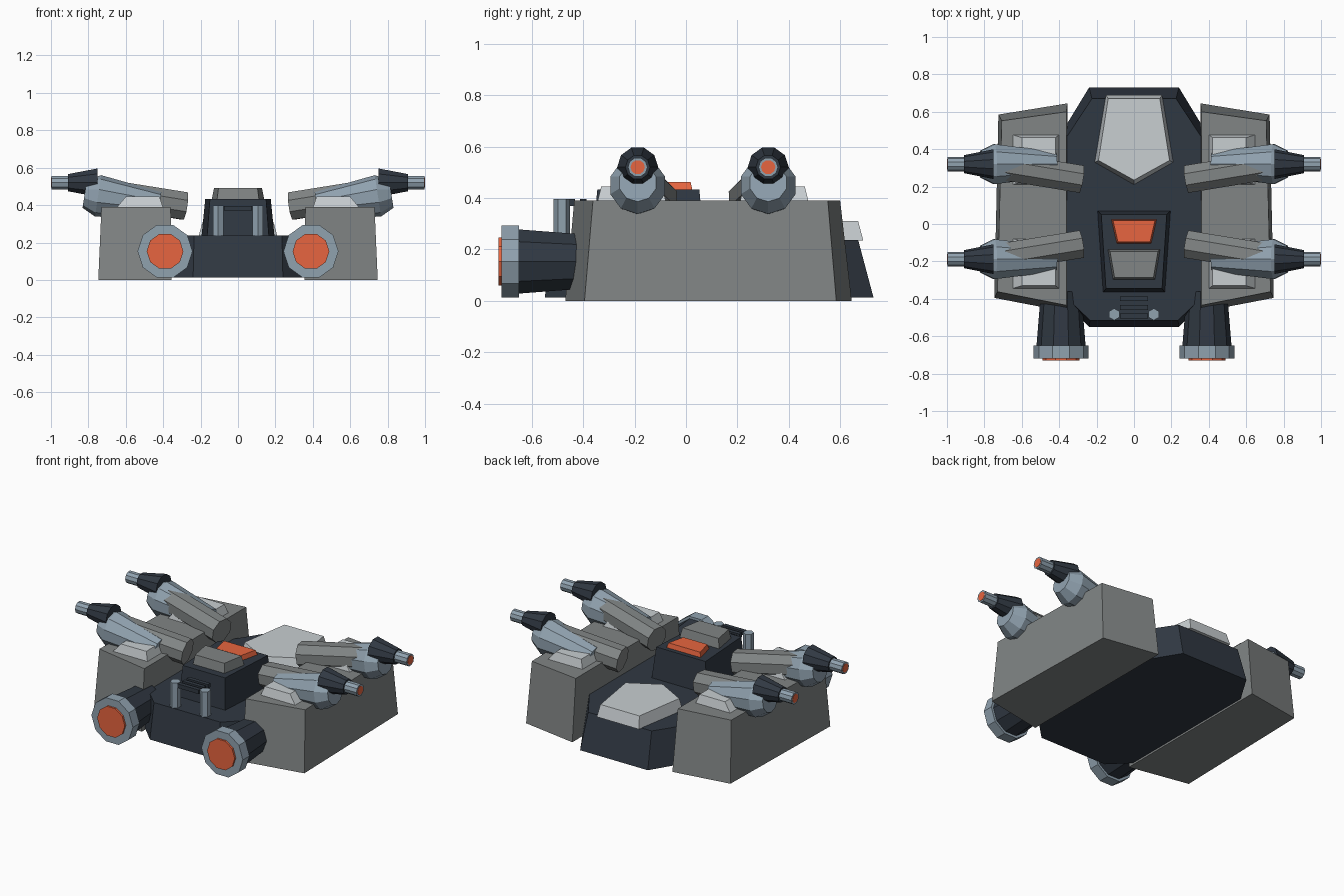
import bpy, bmesh
from math import pi, cos, sin
from mathutils import Vector

if "Cube" in bpy.data.objects:
    bpy.data.objects.remove(bpy.data.objects["Cube"])


def material(name, rgb):
    m = bpy.data.materials.new(name)
    m.diffuse_color = (*rgb, 1)
    m.use_nodes = True
    m.node_tree.nodes["Principled BSDF"].inputs["Base Color"].default_value = m.diffuse_color
    return m


DARK = material("dark_metal", (0.03, 0.04, 0.055))
STEEL = material("blue_steel", (0.28, 0.36, 0.43))
PALE = material("pale_panel", (0.58, 0.62, 0.64))
ORANGE = material("orange_glow", (0.8, 0.13, 0.05))
GREY = material("grey_armour", (0.22, 0.235, 0.235))


def loft(name, rings, mat):
    """Closed solid through rings with equal point counts."""
    bm = bmesh.new()
    vs = [[bm.verts.new(p) for p in r] for r in rings]
    n = len(rings[0])
    for a, b in zip(vs, vs[1:]):
        for i in range(n):
            j = (i + 1) % n
            bm.faces.new((a[i], a[j], b[j], b[i]))
    bm.faces.new(vs[0])
    bm.faces.new(vs[-1])
    bmesh.ops.recalc_face_normals(bm, faces=bm.faces)
    me = bpy.data.meshes.new(name)
    bm.to_mesh(me)
    bm.free()
    ob = bpy.data.objects.new(name, me)
    bpy.context.collection.objects.link(ob)
    me.materials.append(mat)
    return ob


def slab(name, low, z0, high, z1, mat):
    return loft(name, [[(x, y, z0) for x, y in low], [(x, y, z1) for x, y in high]], mat)


def lathe(name, start, end, profile, sides, mat, turn=0.0):
    """Profile of (fraction along axis, radius) around the line start-end."""
    a, b = Vector(start), Vector(end)
    d = (b - a).normalized()
    ref = Vector((0, 0, 1)) if abs(d.z) < 0.9 else Vector((1, 0, 0))
    u = d.cross(ref).normalized()
    v = u.cross(d)
    rings = []
    for t, r in profile:
        rings.append([a.lerp(b, t) + (u * cos(k) + v * sin(k)) * r
                      for k in (turn + 2 * pi * i / sides for i in range(sides))])
    return loft(name, rings, mat)


def mirror(ob):
    m = ob.modifiers.new("Mirror", 'MIRROR')
    m.use_axis[0] = True
    return ob


def sym(half):
    """Complete a half outline (x > 0) across x = 0."""
    return half + [(-x, y) for x, y in reversed(half) if x > 0]


def trap(w0, y0, w1, y1):
    return sym([(w0, y0), (w1, y1)])


# Central hull
slab("hull", sym([(.24, -.55), (.38, -.41), (.38, .50), (.24, .73)]), .012,
     sym([(.235, -.515), (.36, -.395), (.36, .465), (.225, .67)]), .237, DARK)

# Rear deck plate
slab("deck_plate", sym([(.15, .69), (.21, .33), (0, .21)]), .235,
     sym([(.138, .67), (.19, .34), (0, .235)]), .31, PALE)

# Cabin with two roof hatches
slab("cabin", trap(.165, -.365, .195, .07), .235, trap(.15, -.345, .175, .052), .433, DARK)
slab("orange_hatch", trap(.092, -.105, .122, .025), .43,
     trap(.086, -.095, .112, .018), .463, ORANGE)
slab("grey_hatch", trap(.112, -.297, .14, -.135), .43,
     trap(.104, -.287, .128, -.147), .492, GREY)

# Front grille and posts
for i in range(3):
    y = -.40 - .046 * i
    slab(f"grille_bar_{i}", trap(.075, y - .013, .075, y + .013), .37,
         trap(.075, y - .013, .075, y + .013), .396, DARK)
mirror(lathe("grille_post", (.106, -.483, .23), (.106, -.483, .397),
             [(0, .032), (1, .032)], 6, STEEL))

# Side armour pods
mirror(slab("side_pod", [(.355, .645), (.725, .585), (.747, -.395), (.355, -.47)], 0,
            [(.362, .60), (.707, .552), (.73, -.362), (.36, -.435)], .39, GREY))

# Engines at the front end
for name, y0, y1, prof, mat in (
        ("engine_body", -.36, -.66, [(0, .108), (.3, .115), (1, .132)], DARK),
        ("engine_ring", -.65, -.718, [(0, .147), (1, .147)], STEEL),
        ("engine_glow", -.70, -.73, [(0, .098), (1, .098)], ORANGE)):
    mirror(lathe(name, (.39, y0, .153), (.39, y1, .153), prof, 10, mat))

# Four guns: pad, arm, housing, barrel, muzzle
for tag, y, s in (("front", -.188, 1), ("rear", .32, -1)):
    lo, hi = sorted((y - s * .157, y + s * .11))
    mirror(slab(tag + "_gun_pad", [(.40, lo), (.65, lo), (.65, hi), (.40, hi)], .385,
                [(.42, lo + .015), (.60, lo + .015), (.60, hi - .015), (.42, hi - .015)],
                .445, PALE))
    mirror(lathe(tag + "_gun_arm", (.283, y + s * .08, .395), (.74, y + s * .005, .468),
                 [(0, .08), (1, .08)], 8, GREY, pi / 8))
    mirror(lathe(tag + "_gun_housing", (.42, y, .40), (.82, y, .46),
                 [(0, .07), (.82, .112), (1, .075)], 10, STEEL, pi / 10 * 5))
    mirror(lathe(tag + "_gun_barrel", (.75, y, .52), (.91, y, .52),
                 [(0, .08), (1, .048)], 10, DARK))
    mirror(lathe(tag + "_gun_muzzle", (.90, y, .52), (.998, y, .52),
                 [(0, .038), (1, .038)], 10, STEEL))
    mirror(lathe(tag + "_gun_tip", (.99, y, .52), (1, y, .52),
                 [(0, .028), (1, .028)], 10, ORANGE))
